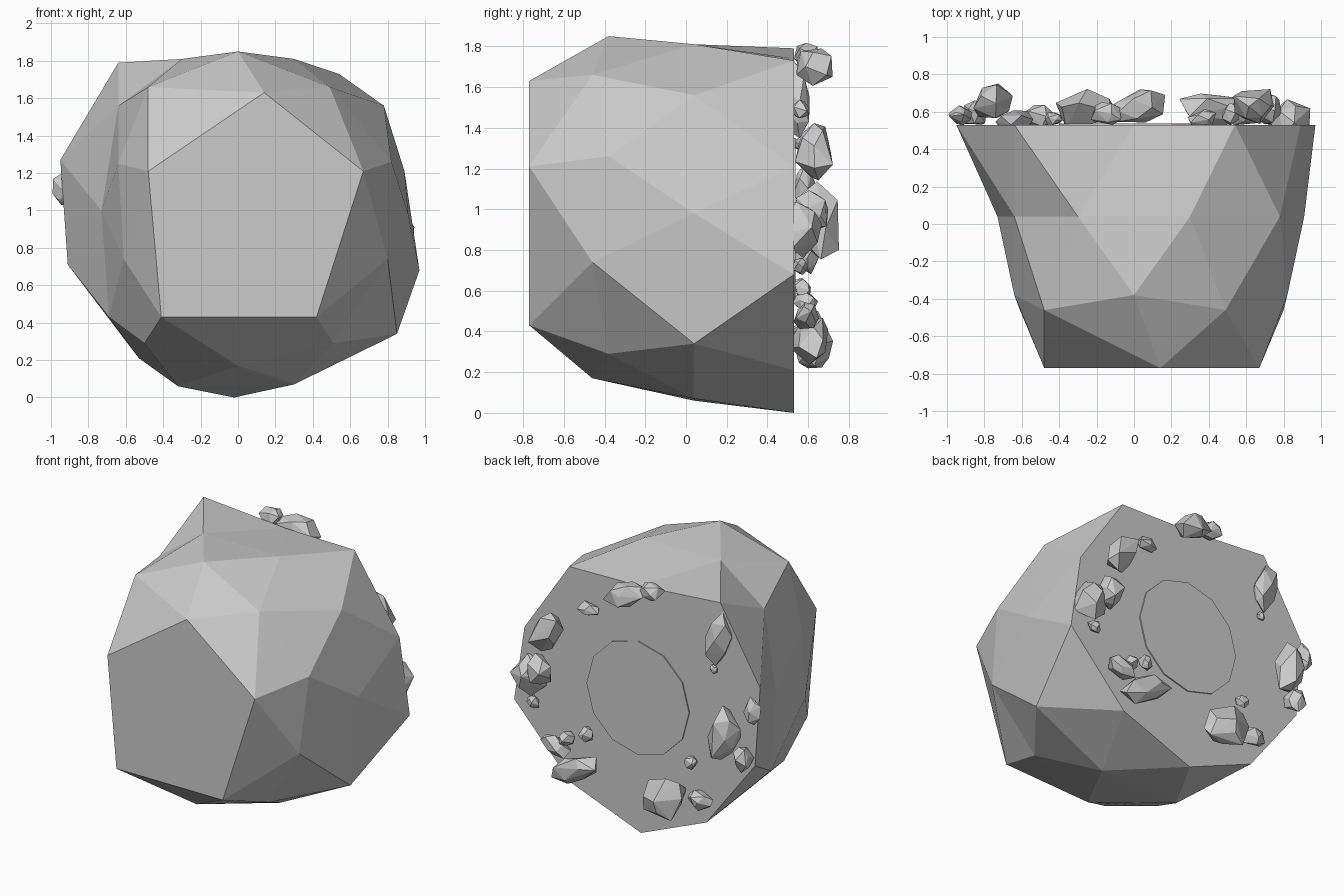
import bpy, bmesh, math, random
from mathutils import Vector

if "Cube" in bpy.data.objects:
    bpy.data.objects.remove(bpy.data.objects["Cube"])

random.seed(4)


def finish(bm, name):
    bmesh.ops.recalc_face_normals(bm, faces=bm.faces)
    me = bpy.data.meshes.new(name)
    bm.to_mesh(me)
    bm.free()
    ob = bpy.data.objects.new(name, me)
    bpy.context.collection.objects.link(ob)
    return ob


# Boulder body: faceted rings from the front cap (y=-0.77) to the broken back (y=0.53)
front_cap = [(.67, 1.21), (.14, 1.63), (-.48, 1.21), (-.41, .43), (.42, .43)]
shoulder = [(.82, 1.26), (.49, 1.66), (0, 1.85), (-.48, 1.66), (-.64, 1.25),
            (-.61, .74), (-.5, .29), (0, .17), (.51, .29), (.80, .74)]
middle = [(.91, .98), (.78, 1.56), (.30, 1.81), (-.30, 1.81), (-.64, 1.56),
          (-.73, 1.0), (-.69, .43), (-.32, .06), (.30, .07), (.85, .34)]
back = [(.89, 1.21), (.54, 1.73), (0, 1.74), (-.64, 1.79), (-.95, 1.27),
        (-.91, .71), (-.53, .21), (-.02, 0), (.53, .21), (.97, .68)]

bm = bmesh.new()
a = [bm.verts.new((x, -.77, z)) for x, z in front_cap]
b = [bm.verts.new((x, -.46 if i % 2 else -.38, z)) for i, (x, z) in enumerate(shoulder)]
c = [bm.verts.new((x, .04, z)) for x, z in middle]
d = [bm.verts.new((x, .53, z)) for x, z in back]
bm.faces.new(a)
bm.faces.new(d)
for k in range(5):
    bm.faces.new((a[k], b[2 * k], b[2 * k + 1]))
    bm.faces.new((a[k], b[2 * k - 1], b[2 * k]))
    bm.faces.new((a[k], b[2 * k + 1], a[(k + 1) % 5]))
for j in range(10):
    n = (j + 1) % 10
    bm.faces.new((b[j], c[j], c[n]))
    bm.faces.new((b[j], c[n], b[n]))
    bm.faces.new((d[j], c[n], c[j]))
    bm.faces.new((d[j], d[n], c[n]))
finish(bm, "boulder_body")

# Shallow round disc in the middle of the back
bpy.ops.mesh.primitive_cylinder_add(vertices=12, radius=.4, depth=.02,
                                    location=(0, .528, .95), rotation=(math.pi / 2, 0, 0))
bpy.context.object.name = "back_disc"


# Angular rock fragments stuck around the back rim
def fragment(name, centre, size, tilt):
    bm = bmesh.new()
    ct, st = math.cos(math.radians(tilt)), math.sin(math.radians(tilt))
    for i in range(15):
        t = 1 - 2 * (i + .5) / 15
        phi = i * 2.4 + random.uniform(-.4, .4)
        r = math.sqrt(1 - t * t)
        p = Vector((r * math.cos(phi), r * math.sin(phi), t)) * random.uniform(.78, 1.12)
        x, y, z = (p[k] * size[k] for k in range(3))
        bm.verts.new((centre[0] + x * ct - z * st, centre[1] + y, centre[2] + x * st + z * ct))
    out = bmesh.ops.convex_hull(bm, input=bm.verts)
    junk = {v for v in out["geom_interior"] + out["geom_unused"] if isinstance(v, bmesh.types.BMVert)}
    bmesh.ops.delete(bm, geom=list(junk), context='VERTS')
    finish(bm, name)


# (x, y, z), half sizes, tilt
fragments = [
    ((.03, .63, 1.71), (.17, .10, .10), -15),
    ((-.14, .59, 1.76), (.10, .07, .07), 10),
    ((.37, .56, 1.49), (.08, .05, .05), 0),
    ((.64, .63, 1.29), (.11, .11, .17), 25),
    ((.83, .55, .91), (.15, .11, .14), 10),
    ((.72, .61, .98), (.09, .10, .12), 0),
    ((.80, .56, .72), (.05, .04, .05), 0),
    ((.42, .62, .37), (.20, .11, .10), -25),
    ((.60, .59, .47), (.11, .07, .07), 20),
    ((.38, .57, .61), (.05, .05, .06), 0),
    ((.52, .59, .54), (.06, .06, .05), 0),
    ((-.26, .62, .34), (.18, .12, .14), -30),
    ((-.51, .58, .38), (.11, .07, .06), 0),
    ((-.43, .56, .62), (.05, .04, .05), 0),
    ((-.75, .65, .92), (.11, .11, .21), 8),
    ((-.93, .58, 1.12), (.06, .06, .11), 0),
    ((-.85, .59, .77), (.07, .07, .09), 0),
    ((-.64, .54, 1.53), (.09, .08, .19), 15),
    ((-.60, .55, 1.32), (.03, .03, .03), 0),
]
for i, f in enumerate(fragments):
    fragment("rock_fragment_%02d" % (i + 1), *f)
